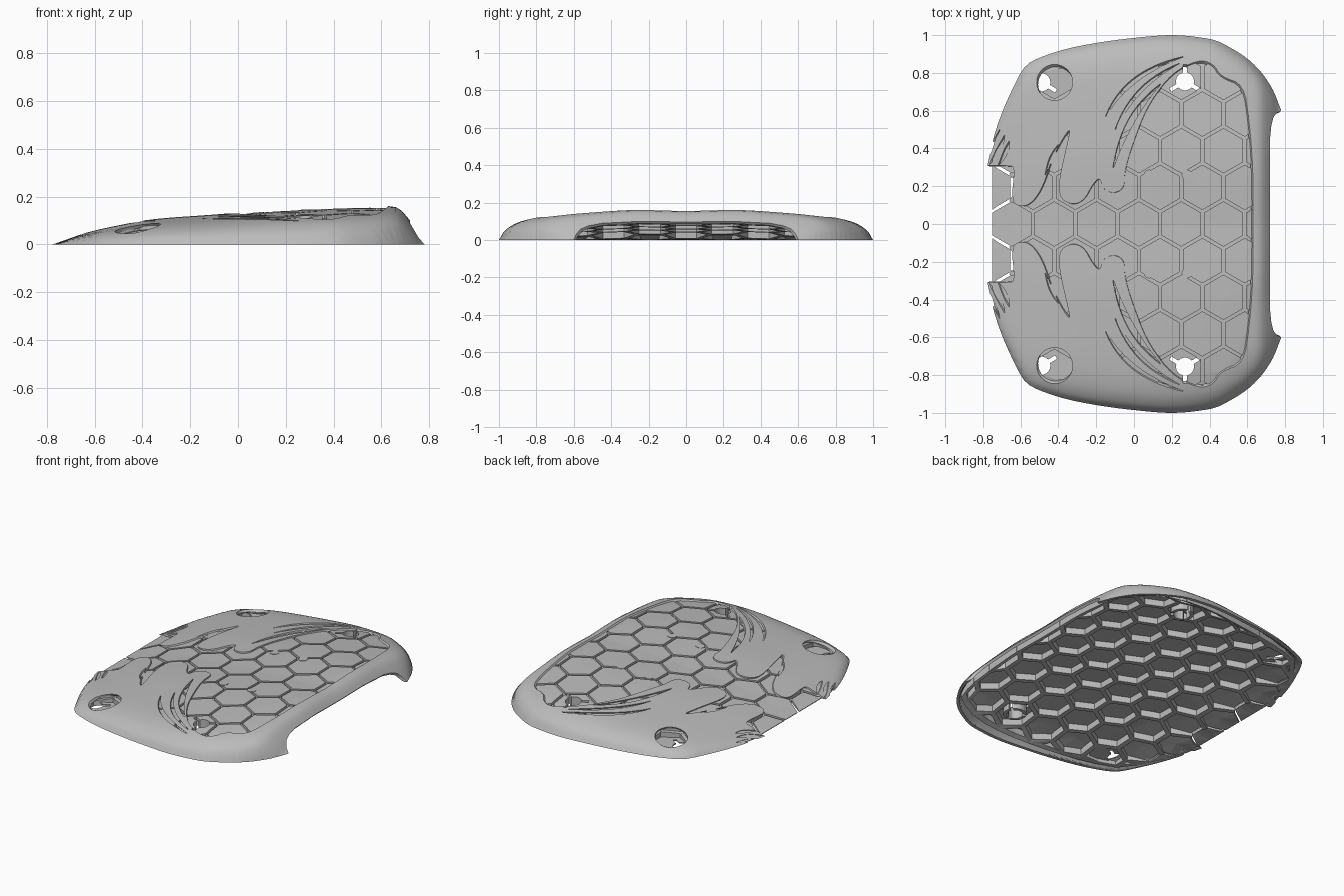
import bpy, bmesh, math
from mathutils import Vector
from mathutils.geometry import delaunay_2d_cdt

cube = bpy.data.objects.get("Cube")
if cube:
    bpy.data.objects.remove(cube)

grey = bpy.data.materials.new("plain grey")
grey.use_nodes = True
grey.diffuse_color = (0.5, 0.5, 0.5, 1)
grey.node_tree.nodes["Principled BSDF"].inputs["Base Color"].default_value = (0.5, 0.5, 0.5, 1)


def curve(points):
    """Smooth function through points without overshoot."""
    n = len(points)
    sec = [(points[i + 1][1] - points[i][1]) / (points[i + 1][0] - points[i][0]) for i in range(n - 1)]
    mid = [2 * a * b / (a + b) if a * b > 0 else 0 for a, b in zip(sec, sec[1:])]
    slope = [sec[0]] + mid + [sec[-1]]

    def value(x):
        x = min(max(x, points[0][0]), points[-1][0])
        i = 0
        while i < n - 2 and x > points[i + 1][0]:
            i += 1
        (x0, y0), (x1, y1) = points[i], points[i + 1]
        h = x1 - x0
        t = (x - x0) / h
        return (y0 * (1 + 2 * t) * (1 - t) ** 2 + slope[i] * h * t * (1 - t) ** 2
                + y1 * t * t * (3 - 2 * t) + slope[i + 1] * h * t * t * (t - 1))
    return value


# Half width along x, ridge height along x, and height fall-off across y
half_width = curve([(-.78, .3), (-.73, .5), (-.65, .7), (-.57, .84), (-.5, .88), (-.3, .94),
                    (0, .985), (.2, 1), (.4, .98), (.55, .91), (.65, .83), (.73, .72), (.78, .6)])
ridge = curve([(-.78, 0), (-.65, .045), (-.5, .08), (-.35, .106), (-.1, .125), (.2, .148),
               (.6, .162), (.66, .156), (.72, .1), (.78, 0)])
across = curve([(0, .96), (.3, 1), (.6, .9), (.8, .78), (.9, .62), (.97, .33), (1, 0)])


def height(x, y):
    return ridge(x) * across(min(1, abs(y) / half_width(x)))


def below(depth, floor=0.0):
    """Height function a given depth under the crown surface."""
    return lambda x, y: max(floor, height(x, y) - depth)


def inside(x, y, loop):
    hit = False
    for (ax, ay), (bx, by) in zip(loop, loop[1:] + loop[:1]):
        if (ay > y) != (by > y) and x < ax + (bx - ax) * (y - ay) / (by - ay):
            hit = not hit
    return hit


def sheet(bm, outline, holes, extra, low, high, shrink=1):
    """Curved plate with holes: triangulate in plan, then lift both sides."""
    points, edges = [], []
    for loop in [outline] + holes:
        n, base = len(loop), len(points)
        points += loop
        edges += [(base + i, base + (i + 1) % n) for i in range(n)]
    flat, _, tris, *_ = delaunay_2d_cdt([Vector(p) for p in points + extra], edges, [], 0, 1e-5)
    kept = []
    for tri in tris:
        cx, cy = sum((flat[i] for i in tri), Vector((0, 0))) / 3
        if inside(cx, cy, outline) and not any(inside(cx, cy, h) for h in holes):
            kept.append(tri)
    top, bottom = {}, {}
    for i in {i for tri in kept for i in tri}:
        x, y = flat[i]
        top[i] = bm.verts.new((x, y, high(x, y)))
        bottom[i] = bm.verts.new((x * shrink, y * shrink, low(x, y)))
    sides = {(t[k], t[(k + 1) % 3]) for t in kept for k in range(3)}
    for a, b, c in kept:
        bm.faces.new((top[a], top[b], top[c]))
        bm.faces.new((bottom[c], bottom[b], bottom[a]))
    for a, b in sides:
        if (b, a) not in sides:
            bm.faces.new((top[b], top[a], bottom[a], bottom[b]))


def finish(name, bm):
    bmesh.ops.recalc_face_normals(bm, faces=bm.faces)
    mesh = bpy.data.meshes.new(name)
    bm.to_mesh(mesh)
    bm.free()
    mesh.materials.append(grey)
    obj = bpy.data.objects.new(name, mesh)
    bpy.context.collection.objects.link(obj)
    return obj


def circle(x, y, r, n=32):
    return [(x + r * math.cos(math.tau * i / n), y + r * math.sin(math.tau * i / n)) for i in range(n)]


def chaikin(points):
    out = []
    for p, q in zip(points, points[1:] + points[:1]):
        p, q = Vector(p), Vector(q)
        out += [tuple(p.lerp(q, .25)), tuple(p.lerp(q, .75))]
    return out


def band(a, b, c, width, n=12):
    """Tapered slit along a bent path."""
    a, b, c = Vector(a), Vector(b), Vector(c)
    left, right = [], []
    for i in range(n + 1):
        t = i / n
        p = a.lerp(b, t).lerp(b.lerp(c, t), t)
        d = (b - a).lerp(c - b, t).normalized() * width * (.15 + math.sin(math.pi * t)) / 2
        left.append((p.x - d.y, p.y + d.x))
        right.append((p.x + d.y, p.y - d.x))
    return left + right[::-1]


def star(x, y):
    """Round hole with three short arms."""
    points = []
    for arm in range(3):
        a = math.pi / 2 + arm * math.tau / 3
        for r, da in ((.048, -.9), (.048, -.55), (.048, -.22), (.09, -.12),
                      (.09, .12), (.048, .22), (.048, .55), (.048, .9)):
            points.append((x + r * math.cos(a + da), y + r * math.sin(a + da)))
    return points


def mirrored(points):
    return [(x, -y) for x, y in points][::-1]


# Wavy window in the skin that shows the honeycomb
wave = [(-.9, .31), (-.66, .31), (-.63, .3), (-.65, .12), (-.6, .09), (-.54, .11), (-.48, .2), (-.43, .36),
        (-.33, .53), (-.36, .4), (-.4, .22), (-.39, .13), (-.32, .1), (-.26, .13), (-.22, .21),
        (-.18, .25), (-.17, .19), (-.11, .16), (-.05, .19), (-.05, .29), (.02, .5), (.08, .64),
        (.2, .8), (.34, .87), (.42, .85), (.46, .78), (.58, .74), (.61, .55), (.63, .3), (.63, .05)]
window = chaikin(chaikin(wave + mirrored(wave)))

# Curved slits, serrated edge and round openings, on both sides
slits = [band((-.15, .57), (-.04, .8), (.26, .885), .022), band((-.1, .5), (0, .74), (.24, .85), .018),
         band((-.11, .3), (-.04, .58), (.14, .74), .03), band((-.47, .26), (-.44, .36), (-.4, .42), .016)]
for i in range(3):
    slits.append(band((-.81 + i * .045, .325 - i * .01), (-.75 + i * .04, .39), (-.71 + i * .025, .5 - i * .03), .02))
boss_star = star(.27, .755)
half = slits + [circle(-.42, .75, .095), boss_star]
holes = [window] + half + [mirrored(h) for h in half]

# Outer skin, with the arched opening in its +x wall
N = 56
columns = [-.78 * math.cos(math.pi * i / N) for i in range(N + 1)]
rim = [(x, half_width(x)) for x in columns]
rim += [(.755, .588), (.738, .565), (.727, .52), (.72, .45), (.72, .25), (.72, .05)]
crown = [(x, half_width(x) * math.sin(math.pi * (k / N - .5))) for x in columns[1:-1] for k in range(1, N)]
bm = bmesh.new()
sheet(bm, rim + mirrored(rim), holes, crown, below(.012), height, .985)
skin = finish("outer_skin", bm)

# Honeycomb: separate tiles with ribs below the gaps
PITCH = .224
RADIUS = PITCH / math.sqrt(3)


def clamp(x, y):
    x = min(max(x, -.75), .655)
    w = half_width(x) * .92
    return round(x, 4), round(min(max(y, -w), w), 4)


def hexagon(x, y, r):
    return [(x + r * math.sin(math.pi * i / 3), y + r * math.cos(math.pi * i / 3)) for i in range(6)]


tiles, edges = bmesh.new(), {}
for row in range(-5, 6):
    for col in range(-1, 8):
        cx = -.646 + PITCH * (col + (row % 2) / 2)
        cy = row * PITCH * math.sqrt(3) / 2
        corners = hexagon(cx, cy, RADIUS)
        for p, q in zip(corners, corners[1:] + corners[:1]):
            edges[round((p[0] + q[0]) * 50), round((p[1] + q[1]) * 50)] = (p, q)
        # Leave room below the round openings
        if abs(row) == 4 and abs(cx + .422) < .05:
            continue
        outline = []
        ring = hexagon(cx, cy, RADIUS - .0095)
        for p, q in zip(ring, ring[1:] + ring[:1]):
            for t in (0, 1 / 3, 2 / 3):
                point = clamp(p[0] + (q[0] - p[0]) * t, p[1] + (q[1] - p[1]) * t)
                if point not in outline:
                    outline.append(point)
        area = abs(sum(p[0] * q[1] - p[1] * q[0] for p, q in zip(outline, outline[1:] + outline[:1]))) / 2
        if len(outline) > 3 and area > .002:
            cuts = [boss_star if row > 0 else mirrored(boss_star)] if abs(row) > 2 else []
            sheet(tiles, outline, cuts, [clamp(cx, cy)], below(.026, .001), below(.008, .005))
finish("honeycomb_tiles", tiles)

ribs = bmesh.new()
for p, q in edges.values():
    a, b = Vector(clamp(*p)), Vector(clamp(*q))
    mid = (a + b) / 2
    if (b - a).length < .02 or mid.x < -.6 or height(*mid) < .035:
        continue
    d = (b - a).normalized()
    side = Vector((-d.y, d.x)) * .014
    a, b = a - d * .008, b + d * .008
    corners = [tuple(v) for v in (a - side, b - side, b + side, a + side)]
    sheet(ribs, corners, [], [], below(.065, .002), below(.022, .006))
finish("honeycomb_ribs", ribs)


# Bosses below the star holes, floors below the round openings, small studs
def level(z):
    return lambda x, y: z


for flip, word in ((list, "left"), (mirrored, "right")):
    bm = bmesh.new()
    sheet(bm, flip(circle(.27, .755, .068)), [flip(boss_star)], [], level(.035), below(.015))
    finish(f"boss_{word}", bm)
    bm = bmesh.new()
    sheet(bm, flip(circle(-.42, .75, .1)), [flip(star(-.49, .75))], [], level(.022), level(.03))
    finish(f"opening_floor_{word}", bm)
    bm = bmesh.new()
    for x in (.08, .28):
        sheet(bm, flip(circle(x, .26, .028, 16)), [], [], below(.014), below(.006))
    finish(f"studs_{word}", bm)

bpy.ops.object.select_all(action="DESELECT")
skin.select_set(True)
bpy.context.view_layer.objects.active = skin
bpy.ops.object.shade_smooth_by_angle(angle=math.radians(35))
